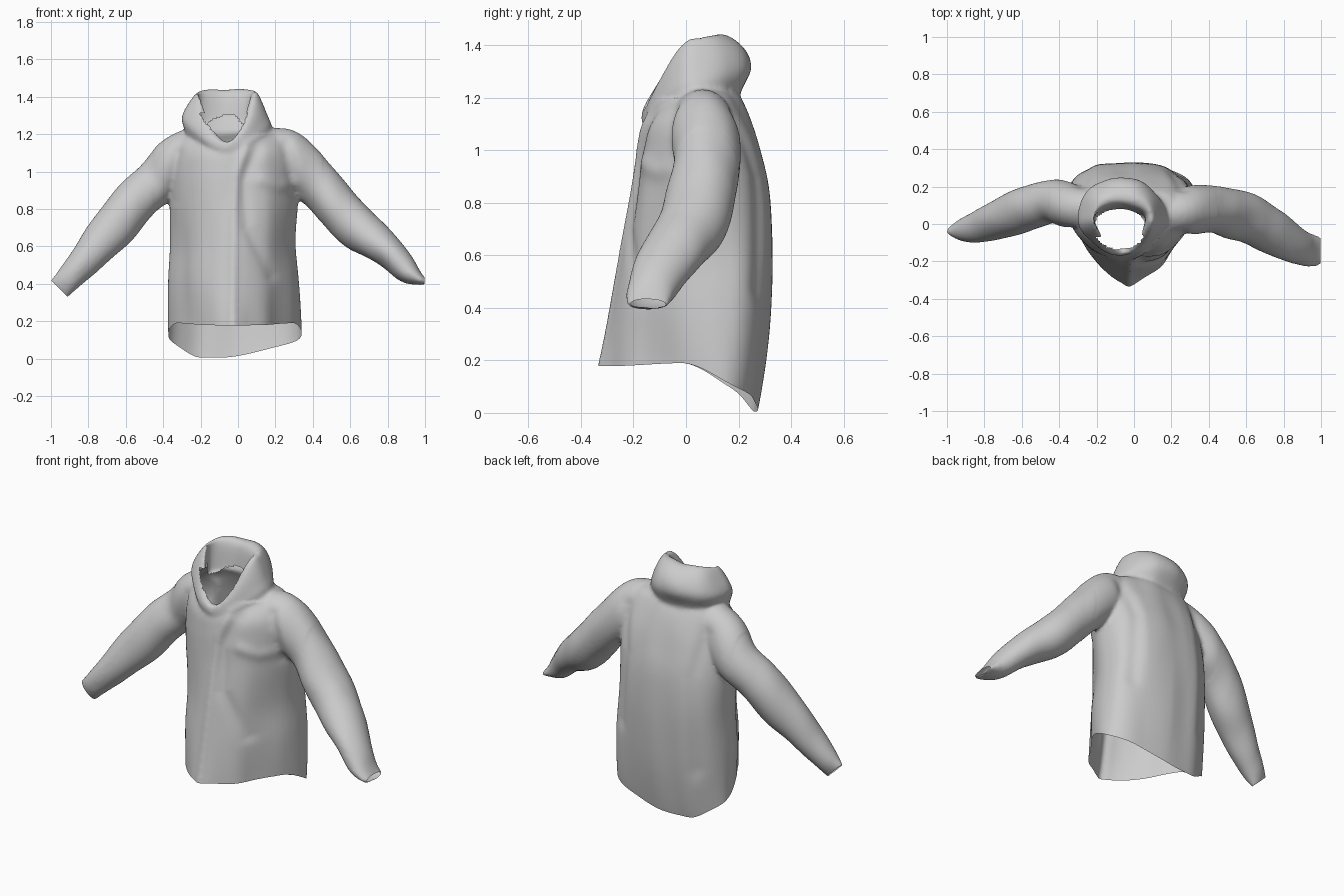
import bpy, bmesh, math
from mathutils import Vector, noise

if "Cube" in bpy.data.objects:
    bpy.data.objects.remove(bpy.data.objects["Cube"])


def spline(keys, steps):
    """Catmull-Rom through tuples of numbers."""
    out = []
    for i in range(len(keys) - 1):
        p0, p1, p2, p3 = (keys[min(max(i + k, 0), len(keys) - 1)] for k in (-1, 0, 1, 2))
        for s in range(steps):
            t = s / steps
            out.append([0.5 * (2 * b + (c - a) * t + (2 * a - 5 * b + 4 * c - d) * t * t
                        + (3 * b - a - 3 * c + d) * t ** 3) for a, b, c, d in zip(p0, p1, p2, p3)])
    return out + [list(keys[-1])]


def power(v, p):
    return math.copysign(abs(v) ** (2 / p), v)


def smooth(t):
    t = min(max(t, 0), 1)
    return t * t * (3 - 2 * t)


def loft(bm, rings):
    """Closed solid through equal rings."""
    loops = [[bm.verts.new(p) for p in r] for r in rings]
    n = len(loops[0])
    for a, b in zip(loops, loops[1:]):
        for i in range(n):
            j = (i + 1) % n
            bm.faces.new((a[i], a[j], b[j], b[i]))
    for loop in (loops[0][::-1], loops[-1]):
        mid = bm.verts.new(sum((v.co for v in loop), Vector()) / n)
        for i in range(n):
            bm.faces.new((loop[i], loop[(i + 1) % n], mid))


def to_object(name, bm):
    bmesh.ops.recalc_face_normals(bm, faces=bm.faces)
    me = bpy.data.meshes.new(name)
    bm.to_mesh(me)
    bm.free()
    ob = bpy.data.objects.new(name, me)
    bpy.context.collection.objects.link(ob)
    for p in me.polygons:
        p.use_smooth = True
    return ob


ANGLES = [2 * math.pi * i / 64 for i in range(64)]
bm = bmesh.new()

# Torso: z, left x, right x, front y, back y, widest y, front squareness
torso = [(0.10, -0.37, 0.33, -0.34, 0.25, 0.12, 1.45), (0.2, -0.37, 0.335, -0.325, 0.275, 0.12, 1.45),
         (0.4, -0.37, 0.33, -0.285, 0.315, 0.12, 1.6), (0.6, -0.36, 0.315, -0.245, 0.33, 0.12, 1.7),
         (0.83, -0.365, 0.32, -0.205, 0.32, 0.1, 1.9), (1.0, -0.355, 0.315, -0.18, 0.285, 0.09, 2.1),
         (1.12, -0.325, 0.285, -0.15, 0.245, 0.07, 2.2), (1.21, -0.275, 0.23, -0.06, 0.2, 0.06, 2.0),
         (1.24, -0.18, 0.13, 0.01, 0.16, 0.06, 2.0)]
rings = []
for z, xl, xr, yf, yb, yc, pf in spline(torso, 5):
    ring = []
    for t in ANGLES:
        c, s = math.cos(t), math.sin(t)
        p = pf if s < 0 else 2.4
        ring.append(((xl + xr) / 2 + (xr - xl) / 2 * power(c, p),
                     yc + ((yb - yc) if s > 0 else (yc - yf)) * power(s, p), z))
    rings.append(ring)
loft(bm, rings)

# Sleeves: centre x, y, z, half width, half depth
sleeve_r = [(0.08, 0.05, 1.12, 0.12, 0.10), (0.25, 0.065, 1.065, 0.15, 0.13), (0.42, 0.08, 0.935, 0.124, 0.128),
            (0.54, 0.05, 0.80, 0.115, 0.135), (0.645, 0.01, 0.695, 0.117, 0.13), (0.80, -0.08, 0.575, 0.085, 0.115),
            (0.895, -0.125, 0.475, 0.066, 0.093), (0.96, -0.14, 0.43, 0.034, 0.083), (1.005, -0.145, 0.408, 0.014, 0.075)]
sleeve_l = [(-0.12, 0.07, 1.12, 0.13, 0.09), (-0.28, 0.09, 1.065, 0.15, 0.12), (-0.43, 0.12, 0.945, 0.125, 0.115),
            (-0.54, 0.09, 0.845, 0.118, 0.12), (-0.68, 0.04, 0.685, 0.118, 0.11),
            (-0.81, -0.01, 0.53, 0.087, 0.09), (-0.91, -0.035, 0.42, 0.07, 0.06), (-0.965, -0.04, 0.365, 0.065, 0.025)]
for keys in (sleeve_r, sleeve_l):
    path = spline(keys, 6)
    rings = []
    for i, (x, y, z, w, d) in enumerate(path):
        a, b = path[max(i - 1, 0)], path[min(i + 1, len(path) - 1)]
        tan = (Vector(b[:3]) - Vector(a[:3])).normalized()
        side = Vector((0, 1, 0))
        side = (side - tan * side.dot(tan)).normalized()
        up = tan.cross(side)
        rings.append([Vector((x, y, z)) + up * w * math.cos(t) + side * d * math.sin(t) for t in ANGLES])
    loft(bm, rings)

# Folded hood collar: centre x, half width, front y, back y, front z, side z, back z
collar = [(-0.05, 0.21, -0.12, 0.18, 1.07, 1.16, 1.13), (-0.055, 0.235, -0.16, 0.21, 1.10, 1.24, 1.22),
          (-0.07, 0.23, -0.165, 0.25, 1.135, 1.30, 1.31), (-0.065, 0.19, -0.16, 0.225, 1.155, 1.385, 1.39),
          (-0.06, 0.155, -0.14, 0.155, 1.15, 1.43, 1.445), (-0.07, 0.14, -0.12, 0.10, 1.13, 1.39, 1.415),
          (-0.075, 0.14, -0.11, 0.075, 1.10, 1.23, 1.27)]
rings = []
for cx, a, yf, yb, zf, zs, zb in spline(collar, 6):
    ring = []
    for t in ANGLES:
        c, s = math.cos(t), math.sin(t)
        p = 1.7 if s < 0 else 2.1
        y = 0.03 + ((yb - 0.03) if s > 0 else (0.03 - yf)) * power(s, p)
        ring.append((cx + a * power(c, p), y, zs + ((zb if s > 0 else zf) - zs) * s * s))
    rings.append(ring)
loft(bm, rings)

# Fuse torso, sleeves and collar into one skin
jacket = to_object("fused", bm)
mod = jacket.modifiers.new("fuse", 'REMESH')
mod.mode = 'VOXEL'
mod.voxel_size = 0.011
mod = jacket.modifiers.new("relax", 'SMOOTH')
mod.factor = 0.5
mod.iterations = 8
bm = bmesh.new()
bm.from_object(jacket, bpy.context.evaluated_depsgraph_get())
bpy.data.objects.remove(jacket)
bm.normal_update()


def line_fold(co, pts, width):
    """Falloff around a polyline drawn in the front view."""
    best = 9
    for (x1, z1), (x2, z2) in zip(pts, pts[1:]):
        d = Vector((x2 - x1, z2 - z1))
        q = Vector((co.x - x1, co.z - z1))
        best = min(best, (q - d * min(max(q.dot(d) / d.dot(d), 0), 1)).length)
    return math.exp(-(best / width) ** 2)


# Cloth folds, front placket and chest pocket
front_folds = [([(0.2, 1.24), (0.05, 1.14), (0.0, 1.0), (-0.02, 0.8), (-0.03, 0.15)], 0.025, 0.01),
               ([(0.1, 1.12), (0.03, 0.95), (0.05, 0.7), (0.18, 0.45)], 0.035, -0.012),
               ([(0.13, 0.95), (0.22, 0.92), (0.29, 0.93)], 0.035, 0.01),
               ([(0.26, 1.15), (0.29, 1.05), (0.31, 0.88)], 0.03, -0.012),
               ([(-0.32, 1.1), (-0.34, 1.0), (-0.35, 0.85)], 0.03, -0.01)]
back_folds = [([(0.26, 1.12), (0.21, 0.9), (0.24, 0.5)], 0.04, -0.014),
              ([(-0.28, 1.1), (-0.24, 0.85), (-0.26, 0.4)], 0.04, -0.01)]
moves = []
for v in bm.verts:
    n, co = v.normal, v.co
    amt = 0.012 * noise.noise((co.x * 7, co.y * 7, co.z * 2.2))
    if abs(co.x) > 0.45:
        amt *= 0.7
    if co.z < 1.2:
        for pts, w, h in front_folds if n.y < 0 else back_folds:
            amt += h * abs(n.y) * line_fold(co, pts, w)
    moves.append(n * amt)
for v, m in zip(bm.verts, moves):
    v.co += m


def cut(test, point, normal):
    faces = [f for f in bm.faces if test(f.calc_center_median())]
    geom = set(faces) | {e for f in faces for e in f.edges} | {v for f in faces for v in f.verts}
    bmesh.ops.bisect_plane(bm, geom=list(geom), plane_co=point, plane_no=normal, clear_outer=True)


# Open hem, cuffs and neck
cut(lambda c: c.z < 0.3 and abs(c.x) < 0.6, (0, 0, 0.19), (0, 0, -1))
cut(lambda c: c.x > 0.9, (0.998, 0, 0), (1, 0, 0))
cut(lambda c: c.x < -0.85, (-0.957, 0, 0.375), (-0.7, 0, -0.7))
neck = [v for v in bm.verts if 1.0 < v.co.z < 1.31 and
        ((v.co.x + 0.075) / 0.135) ** 2 + ((v.co.y + 0.025) / 0.105) ** 2 < 1]
bmesh.ops.delete(bm, geom=neck, context='VERTS')

# Dropped back hem
for v in bm.verts:
    x, y, z = v.co
    if abs(x) < 0.4 and z < 0.6:
        drop = 0.185 * smooth((y + 0.02) / 0.29) * (1 - 0.4 * smooth((x + 0.1) / 0.45))
        drop *= 1 - 0.3 * smooth((-x - 0.2) / 0.17)
        v.co.z -= (drop + 0.012 * smooth(-y / 0.3)) * smooth((0.6 - z) / 0.41)
to_object("hooded_jacket", bm)
